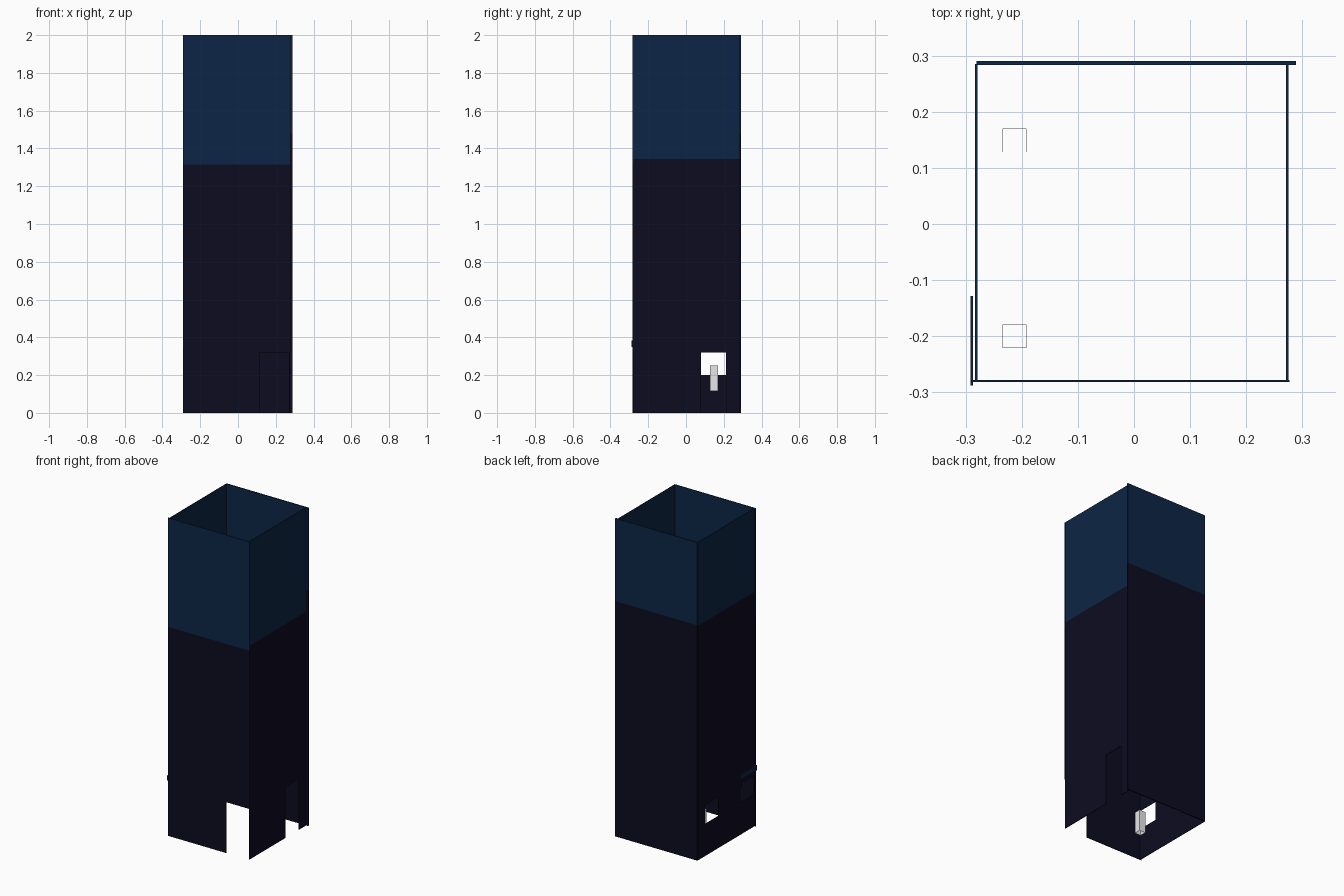
import bpy
import bmesh
from mathutils import Vector

cube = bpy.data.objects.get("Cube")
if cube:
    bpy.data.objects.remove(cube, do_unlink=True)


def material(name, rgb):
    mat = bpy.data.materials.new(name)
    mat.use_nodes = True
    mat.diffuse_color = (*rgb, 1)
    mat.node_tree.nodes["Principled BSDF"].inputs["Base Color"].default_value = (*rgb, 1)
    return mat


DARK = material("midnight_plaster", (0.004, 0.0037, 0.015))
NAVY = material("navy_plaster", (0.004, 0.0185, 0.061))
GREY = material("pale_grey", (0.8, 0.8, 0.8))


def finish(name, bm, mats):
    mesh = bpy.data.meshes.new(name)
    bm.to_mesh(mesh)
    bm.free()
    for mat in mats:
        mesh.materials.append(mat)
    obj = bpy.data.objects.new(name, mesh)
    bpy.context.collection.objects.link(obj)
    return obj


def wall(name, axis, pos, span, split, holes=(), thick=0.004):
    """Thin upright panel with rectangular openings, navy above the split height."""
    us = sorted({*span, *(u for h in holes for u in h[:2])})
    vs = sorted({0, split, 2, *(v for h in holes for v in h[2:])})
    bm = bmesh.new()

    def vert(u, v):
        return bm.verts.new((pos, u, v) if axis == "x" else (u, pos, v))

    for u0, u1 in zip(us, us[1:]):
        for v0, v1 in zip(vs, vs[1:]):
            if any(a <= u0 < b and c <= v0 < d for a, b, c, d in holes):
                continue
            face = bm.faces.new([vert(u0, v0), vert(u1, v0), vert(u1, v1), vert(u0, v1)])
            face.material_index = int(v0 >= split)
    bmesh.ops.remove_doubles(bm, verts=bm.verts, dist=0.0001)
    obj = finish(name, bm, (DARK, NAVY))
    solid = obj.modifiers.new("thickness", "SOLIDIFY")
    solid.thickness = thick
    solid.offset = 0


def box(name, lo, hi, mat, hollow=False):
    lo, hi = Vector(lo), Vector(hi)
    bm = bmesh.new()
    bmesh.ops.create_cube(bm, size=1)
    for v in bm.verts:
        v.co = (lo + hi) / 2 + v.co * (hi - lo)
    if hollow:
        bm.normal_update()
        ends = [f for f in bm.faces if abs(f.normal.z) > 0.5]
        bmesh.ops.delete(bm, geom=ends, context="FACES_ONLY")
    obj = finish(name, bm, (mat,))
    if hollow:
        obj.modifiers.new("thickness", "SOLIDIFY").thickness = 0.001


# Four walls of the open shaft, with doorways and windows
wall("front_wall", "y", -0.28, (-0.29, 0.277), 1.315, [(0.115, 0.277, 0, 0.32)])
wall("back_wall", "y", 0.287, (-0.281, 0.289), 1.48, thick=0.007)
wall("left_wall", "x", 0.273, (-0.28, 0.285), 1.345, [(0.08, 0.213, 0, 0.32)])
wall("right_wall", "x", -0.281, (-0.28, 0.285), 1.475,
     [(0.08, 0.213, 0.2, 0.32), (-0.27, -0.145, 0.2, 0.32)])

# Lintel strip above the front window of the right wall
box("window_lintel", (-0.291, -0.288, 0.35), (-0.287, -0.128, 0.382), NAVY)

# Open square tubes standing inside each window
for label, y in (("front_tube", -0.2), ("back_tube", 0.149)):
    box(label, (-0.234, y - 0.021, 0.115), (-0.192, y + 0.021, 0.25), GREY, hollow=True)
